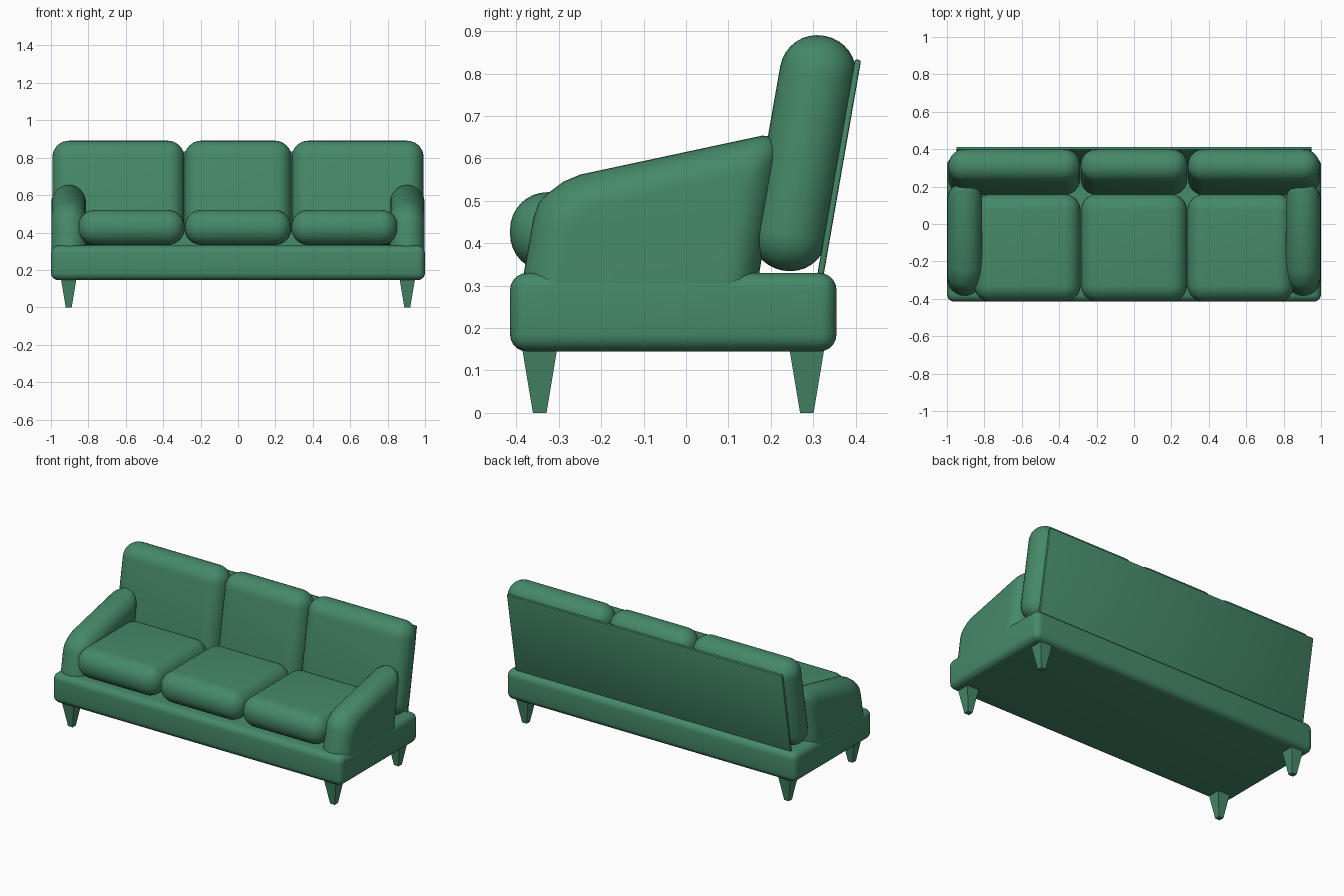
import bpy, bmesh
from math import radians, sin, cos, pi, sqrt
from mathutils import Matrix

if "Cube" in bpy.data.objects:
    bpy.data.objects.remove(bpy.data.objects["Cube"])

green = bpy.data.materials.new("green_fabric")
green.diffuse_color = (0.06, 0.25, 0.14, 1)
green.use_nodes = True
green.node_tree.nodes["Principled BSDF"].inputs["Base Color"].default_value = green.diffuse_color


def finish(bm, name, loc=(0, 0, 0), tilt=0, smooth=True):
    bmesh.ops.recalc_face_normals(bm, faces=bm.faces)
    me = bpy.data.meshes.new(name)
    bm.to_mesh(me)
    bm.free()
    me.materials.append(green)
    ob = bpy.data.objects.new(name, me)
    bpy.context.collection.objects.link(ob)
    ob.location = loc
    ob.rotation_euler.x = radians(tilt)
    if smooth:
        bpy.ops.object.select_all(action='DESELECT')
        ob.select_set(True)
        bpy.context.view_layer.objects.active = ob
        bpy.ops.object.shade_smooth_by_angle(angle=radians(40))
    return ob


def rounded_box(name, size, loc, radius, segments=8, tilt=0):
    bm = bmesh.new()
    bmesh.ops.create_cube(bm, size=1, matrix=Matrix.Diagonal((*size, 1)))
    bmesh.ops.bevel(bm, geom=bm.edges[:], offset=radius, segments=segments,
                    profile=0.5, affect='EDGES')
    return finish(bm, name, loc, tilt)


# Base frame and leaning back panel
rounded_box("base", (2.0, 0.77, 0.185), (0, -0.03, 0.2375), 0.04, 5)
rounded_box("back_panel", (1.9, 0.015, 0.595), (0, 0.3545, 0.54), 0.005, 2, -9.9)

# Seat and back cushions
for i, side in enumerate(("left", "middle", "right")):
    s = i - 1
    rounded_box(side + "_seat_cushion", (0.568, 0.575, 0.187),
                (s * 0.57, -0.1275, 0.427), 0.088)
    width = 0.705 if s else 0.572
    rounded_box(side + "_back_cushion", (width, 0.18, 0.562),
                (s * 0.64, 0.2775, 0.6125), 0.088, 8, -10)

# Arms: sloped side profile (y, z) swept across a half-round section
profile = [(-0.405, 0.2), (-0.36, 0.46), (-0.348, 0.495), (-0.33, 0.515),
           (-0.29, 0.545), (-0.25, 0.562), (0.18, 0.654), (0.205, 0.651),
           (0.22, 0.635), (0.222, 0.61), (0.15, 0.2)]
mid_y, floor_z, half_w, steps = -0.09, 0.2, 0.093, 16
for side, x in (("left", -0.905), ("right", 0.905)):
    bm = bmesh.new()
    rings = []
    for k in range(steps + 1):
        t = pi * k / steps
        inset = 0.09 * (1 - sin(t))
        fy, fz = 1 - inset / 0.3, 1 - inset / 0.42
        rings.append([bm.verts.new((half_w * cos(t), mid_y + (y - mid_y) * fy,
                                    floor_z + (z - floor_z) * fz))
                      for y, z in profile])
    n = len(profile)
    for a, b in zip(rings, rings[1:]):
        for j in range(n):
            bm.faces.new((a[j], a[(j + 1) % n], b[(j + 1) % n], b[j]))
    bm.faces.new(rings[0])
    bm.faces.new(rings[-1])
    finish(bm, side + "_arm", (x, 0, 0))

# Tapered square legs
for row, y in (("front", -0.345), ("back", 0.285)):
    for side, x in (("left", -0.905), ("right", 0.905)):
        bm = bmesh.new()
        bmesh.ops.create_cone(bm, cap_ends=True, segments=4,
                              radius1=0.016 * sqrt(2), radius2=0.041 * sqrt(2),
                              depth=0.15, matrix=Matrix.Rotation(pi / 4, 4, 'Z'))
        finish(bm, f"{row}_{side}_leg", (x, y, 0.075), smooth=False)
